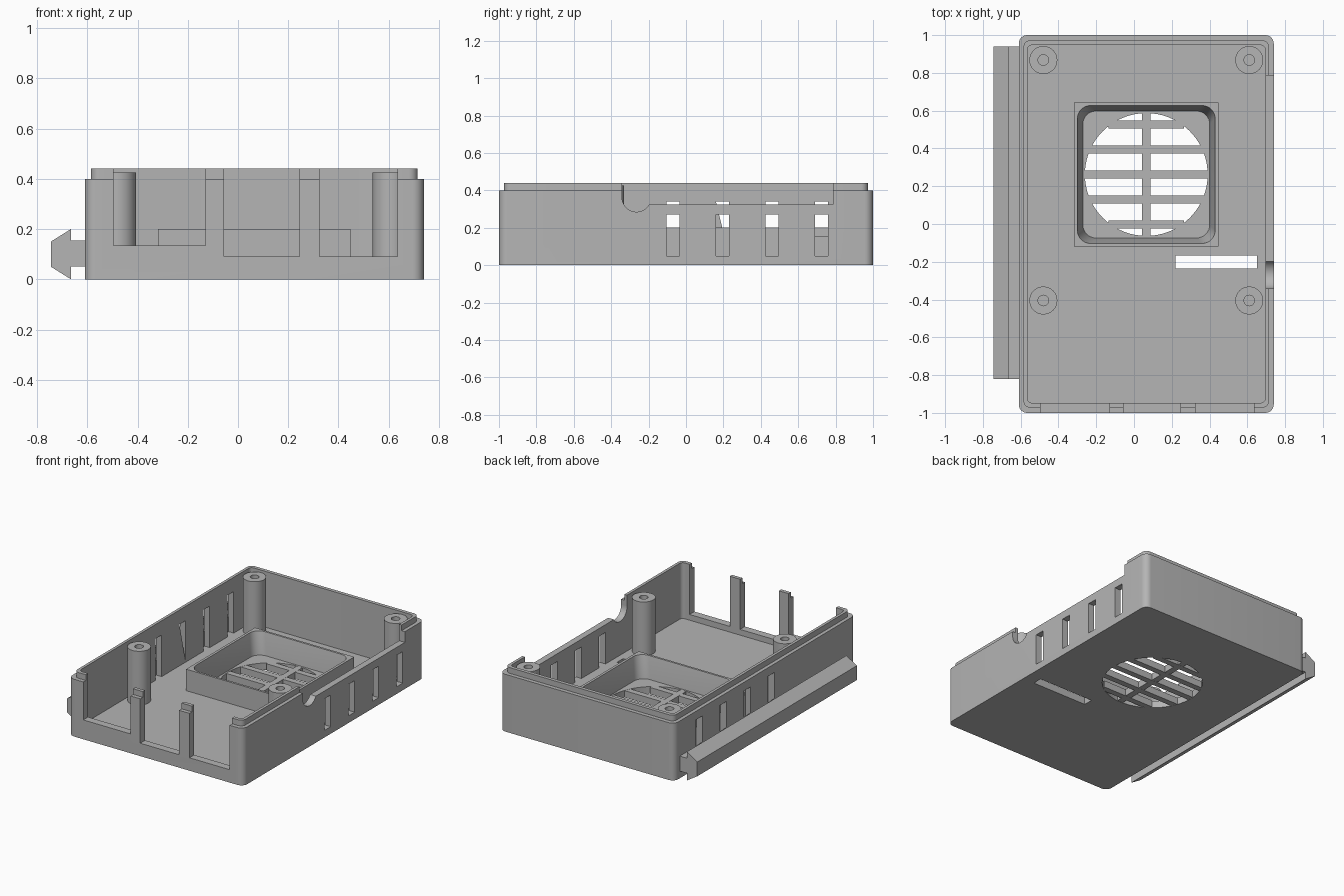
import bpy, bmesh, math
from mathutils import Vector

cube = bpy.data.objects.get("Cube")
if cube:
    bpy.data.objects.remove(cube, do_unlink=True)

grey = bpy.data.materials.new("plain grey plastic")
grey.use_nodes = True
colour = (0.46, 0.46, 0.46, 1)
grey.diffuse_color = colour
grey.node_tree.nodes["Principled BSDF"].inputs["Base Color"].default_value = colour


def loft(name, rings):
    """Closed solid through matching rings of points."""
    bm = bmesh.new()
    loops = [[bm.verts.new(p) for p in ring] for ring in rings]
    n = len(loops[0])
    for a, b in zip(loops, loops[1:]):
        for i in range(n):
            j = (i + 1) % n
            bm.faces.new((a[i], a[j], b[j], b[i]))
    bm.faces.new(loops[0][::-1])
    bm.faces.new(loops[-1])
    bmesh.ops.recalc_face_normals(bm, faces=bm.faces)
    mesh = bpy.data.meshes.new(name)
    bm.to_mesh(mesh)
    bm.free()
    mesh.materials.append(grey)
    ob = bpy.data.objects.new(name, mesh)
    bpy.context.collection.objects.link(ob)
    return ob


def rounded(x0, x1, y0, y1, r, z, steps=8):
    """Rounded rectangle ring at height z."""
    pts = []
    corners = ((x1 - r, y1 - r), (x0 + r, y1 - r), (x0 + r, y0 + r), (x1 - r, y0 + r))
    for k, (cx, cy) in enumerate(corners):
        for i in range(steps + 1):
            a = (k + i / steps) * math.pi / 2
            pts.append((cx + r * math.cos(a), cy + r * math.sin(a), z))
    return pts


def slab(name, x0, x1, y0, y1, z0, z1, r):
    return loft(name, [rounded(x0, x1, y0, y1, r, z) for z in (z0, z1)])


def box(name, x0, x1, y0, y1, z0, z1):
    return loft(name, [[(x0, y0, z), (x1, y0, z), (x1, y1, z), (x0, y1, z)] for z in (z0, z1)])


def cylinder(name, centre, radius, length, axis="z", n=48):
    c, rings = Vector(centre), []
    for d in (0, length):
        ring = []
        for i in range(n):
            u = radius * math.cos(math.tau * i / n)
            v = radius * math.sin(math.tau * i / n)
            ring.append(c + Vector((u, v, d) if axis == "z" else (d, u, v)))
        rings.append(ring)
    return loft(name, rings)


def combine(target, tool, operation="DIFFERENCE"):
    """Apply a boolean and drop the tool."""
    mod = target.modifiers.new("bool", "BOOLEAN")
    mod.operation, mod.object, mod.solver = operation, tool, "EXACT"
    bpy.context.view_layer.objects.active = target
    bpy.ops.object.modifier_apply(modifier=mod.name)
    bpy.data.objects.remove(tool, do_unlink=True)


FLOOR, RIM, TOP = 0.05, 0.40, 0.44

# Tray with a raised inner lip
tray = slab("tray", -0.61, 0.74, -1, 1, 0, RIM, 0.045)
combine(tray, slab("lip", -0.585, 0.715, -0.972, 0.972, 0.2, TOP, 0.035), "UNION")
combine(tray, slab("cavity", -0.565, 0.695, -0.947, 0.947, FLOOR, 0.6, 0.025))

# Front openings leaving two slim posts
for x0, x1, z in ((-0.495, -0.13, 0.135), (-0.055, 0.245, 0.09), (0.325, 0.635, 0.09)):
    combine(tray, box("opening", x0, x1, -1.1, -0.9, z, 0.6))

# Lowered left wall with a round cable notch
combine(tray, box("wall_step", 0.66, 0.8, -0.265, 0.785, 0.325, 0.6))
combine(tray, cylinder("cable_notch", (0.66, -0.265, 0.362), 0.077, 0.14, "x"))
combine(tray, box("notch_mouth", 0.66, 0.8, -0.342, -0.2, 0.362, 0.6))

# Side ventilation slots
for y in (-0.07, 0.195, 0.46, 0.725):
    combine(tray, box("slot", 0.66, 0.8, y - 0.035, y + 0.035, FLOOR, 0.27))
    combine(tray, box("slot", -0.7, -0.54, y - 0.035, y + 0.035, FLOOR, 0.34))

# Floor slot and round fan hole
FX, FY, FR = 0.065, 0.262, 0.325
combine(tray, box("card_slot", 0.22, 0.65, -0.235, -0.168, -0.1, 0.1))
combine(tray, cylinder("fan_hole", (FX, FY, -0.1), FR, 0.2, n=72))

# Half-filled slot web on the right wall
loft("slot_web", [[(x, 0.16, 0.34), (x, 0.16, FLOOR), (x, 0.23, FLOOR)] for x in (-0.573, -0.565)])

# Fan frame with a tapered rounded recess
frame = box("fan_frame", FX - 0.383, FX + 0.383, FY - 0.38, FY + 0.38, 0.045, 0.2)
recess = []
for z, h in ((0.02, 0.334), (0.05, 0.336), (0.2, 0.365), (0.25, 0.365)):
    recess.append(rounded(FX - h, FX + h, FY - h, FY + h, 0.07, z))
combine(frame, loft("recess", recess))

# Grille bars across the fan hole
for i in range(-2, 3):
    y = FY + i * 0.132
    half = math.sqrt(FR ** 2 - (y - FY) ** 2) + 0.01
    box("grille_bar", FX - half, FX + half, y - 0.021, y + 0.021, 0.001, FLOOR - 0.001)
box("grille_spine", FX - 0.022, FX + 0.022, FY - FR - 0.005, FY + FR + 0.005, 0.0015, FLOOR - 0.0005)

# Four screw posts
for x in (-0.48, 0.61):
    for y in (-0.405, 0.868):
        post = cylinder("screw_post", (x, y, 0.04), 0.074, 0.385)
        combine(post, cylinder("screw_hole", (x, y, 0.1), 0.028, 0.5, n=24))

# Mounting rail along the right wall
profile = [(-0.605, 0.05), (-0.605, 0.155), (-0.665, 0.155), (-0.665, 0.2),
           (-0.745, 0.15), (-0.745, 0.05), (-0.665, 0.0), (-0.665, 0.05)]
loft("mounting_rail", [[(x, y, z) for x, z in profile] for y in (-0.82, 0.94)])

# Smooth curved surfaces while keeping crisp edges
bpy.ops.object.select_all(action="DESELECT")
for ob in bpy.context.collection.objects:
    if ob.type == "MESH":
        ob.select_set(True)
        bpy.context.view_layer.objects.active = ob
bpy.ops.object.shade_smooth_by_angle(angle=math.radians(30))
